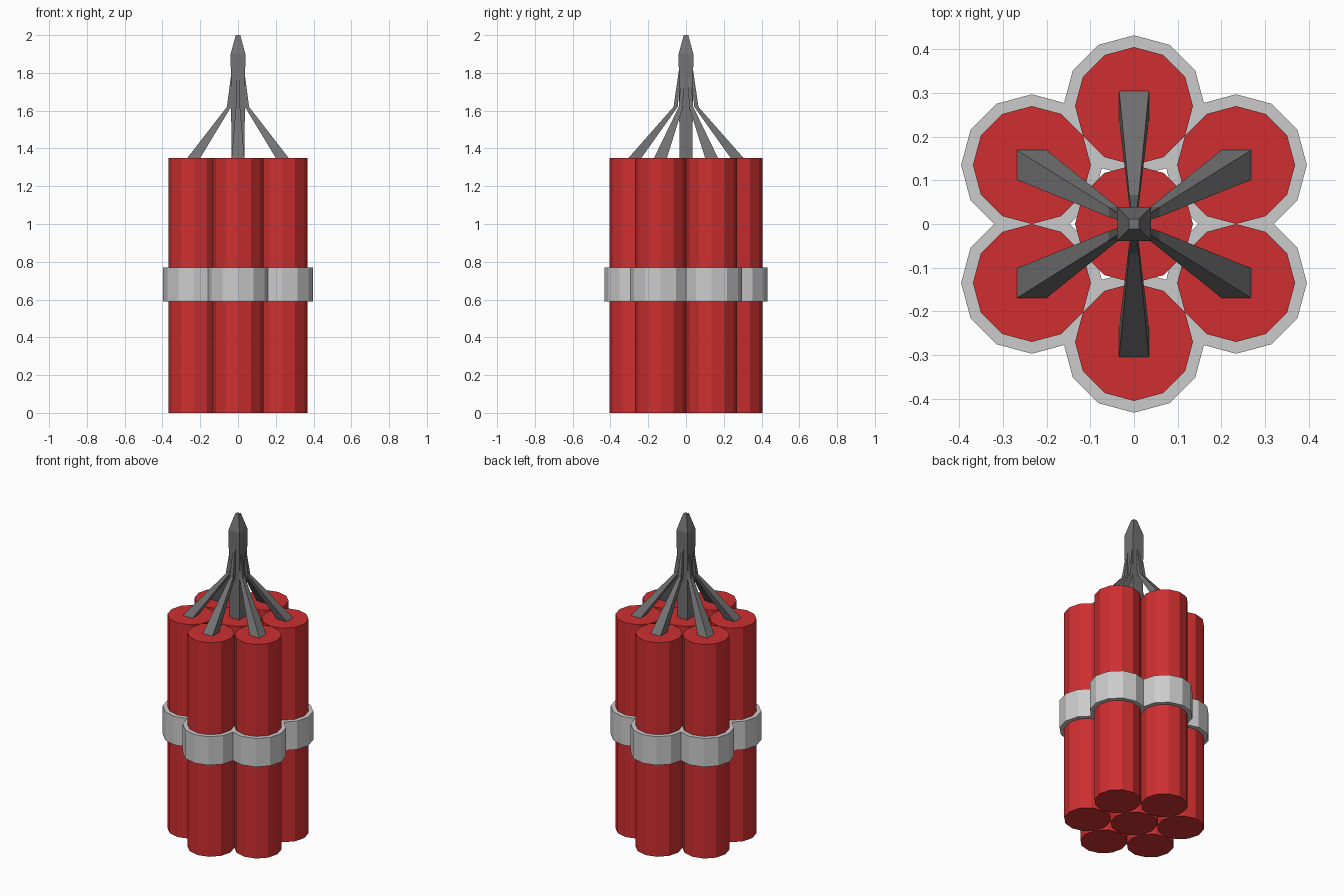
import bpy, bmesh, math

cube = bpy.data.objects.get("Cube")
if cube:
    bpy.data.objects.remove(cube, do_unlink=True)


def material(name, rgb):
    m = bpy.data.materials.new(name)
    m.use_nodes = True
    m.diffuse_color = (*rgb, 1)
    m.node_tree.nodes["Principled BSDF"].inputs["Base Color"].default_value = (*rgb, 1)
    return m


RED = material("stick red", (0.62, 0.028, 0.03))
GREY = material("strap light grey", (0.6, 0.6, 0.6))
DARK = material("fuse dark grey", (0.17, 0.17, 0.17))


def loft(name, sides, rings, mat):
    """Skin regular polygon rings given as (x, y, z, corner radius, start angle)."""
    bm = bmesh.new()
    loops = []
    for x, y, z, r, start in rings:
        angles = [start + math.tau * i / sides for i in range(sides)]
        loops.append([bm.verts.new((x + r * math.cos(a), y + r * math.sin(a), z))
                      for a in angles])
    for low, high in zip(loops, loops[1:]):
        for i in range(sides):
            j = (i + 1) % sides
            bm.faces.new((low[i], low[j], high[j], high[i]))
    bm.faces.new(loops[0][::-1])
    bm.faces.new(loops[-1])
    mesh = bpy.data.meshes.new(name)
    bm.to_mesh(mesh)
    bm.free()
    mesh.materials.append(mat)
    obj = bpy.data.objects.new(name, mesh)
    bpy.context.collection.objects.link(obj)
    return obj


def prism(name, x, y, z0, z1, r, mat):
    return loft(name, 12, [(x, y, z0, r, 0), (x, y, z1, r, 0)], mat)


def square_rod(name, sections):
    """Square rod through (x, y, z, half width) sections."""
    return loft(name, 4, [(x, y, z, h * math.sqrt(2), math.pi / 4)
                          for x, y, z, h in sections], DARK)


RADIUS, SPACING, HEIGHT = 0.135, 0.27, 1.35

# Central stick and the main fuse with its pointed tip
prism("center_stick", 0, 0, 0, HEIGHT, RADIUS, RED)
square_rod("main_fuse", [(0, 0, HEIGHT, 0.034), (0, 0, 1.9, 0.039), (0, 0, 2, 0.012)])

# Six outer sticks, each with a strap segment and a bent fuse
for k in range(6):
    a = math.radians(30 + 60 * k)
    c, s = math.cos(a), math.sin(a)
    x, y = SPACING * c, SPACING * s
    prism(f"outer_stick_{k + 1}", x, y, 0, HEIGHT, RADIUS, RED)
    prism(f"strap_segment_{k + 1}", x, y, 0.59, 0.77, 0.162, GREY)
    square_rod(f"side_fuse_{k + 1}", [(x, y, HEIGHT, 0.034),
                                      (0.055 * c, 0.055 * s, 1.62, 0.011),
                                      (0.025 * c, 0.025 * s, 1.86, 0.006)])
